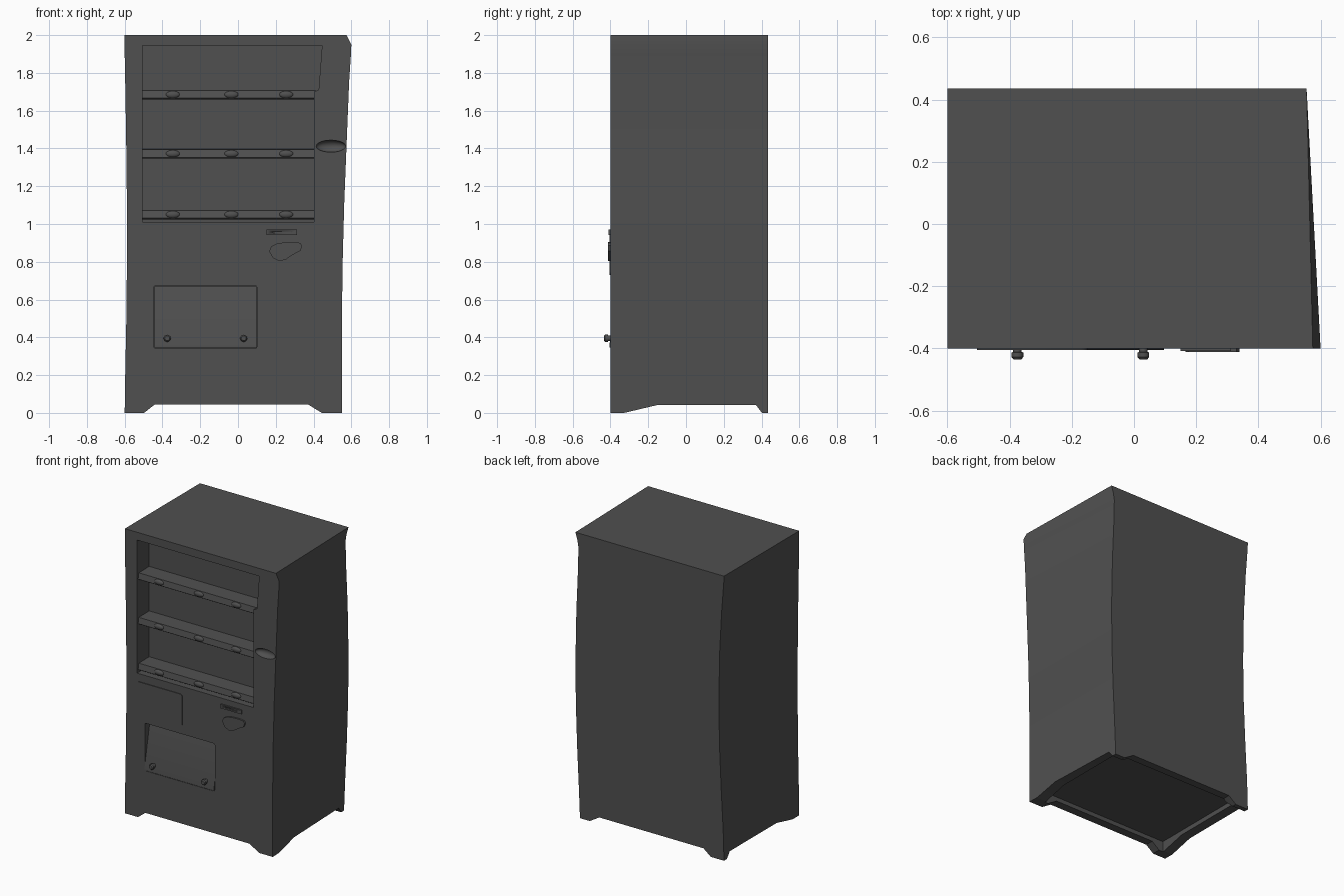
import bpy, bmesh, math
from mathutils import Vector

if "Cube" in bpy.data.objects:
    bpy.data.objects.remove(bpy.data.objects["Cube"])

mat = bpy.data.materials.new("dark_grey")
mat.diffuse_color = (0.08, 0.08, 0.08, 1)
mat.use_nodes = True
mat.node_tree.nodes["Principled BSDF"].inputs["Base Color"].default_value = mat.diffuse_color
FRONT, BACK = -0.40, 0.435


def finish(name, bm, smooth=True):
    bmesh.ops.recalc_face_normals(bm, faces=bm.faces)
    me = bpy.data.meshes.new(name)
    bm.to_mesh(me)
    bm.free()
    ob = bpy.data.objects.new(name, me)
    bpy.context.collection.objects.link(ob)
    me.materials.append(mat)
    if smooth:
        shade(ob)
    return ob


def activate(ob):
    bpy.ops.object.select_all(action='DESELECT')
    ob.select_set(True)
    bpy.context.view_layer.objects.active = ob


def shade(ob):
    activate(ob)
    bpy.ops.object.shade_smooth_by_angle(angle=math.radians(30))


def loft(name, rings):
    """Closed solid through equal-length rings of points."""
    bm = bmesh.new()
    vs = [[bm.verts.new(p) for p in r] for r in rings]
    n = len(rings[0])
    for a, b in zip(vs, vs[1:]):
        for i in range(n):
            bm.faces.new((a[i], a[(i + 1) % n], b[(i + 1) % n], b[i]))
    bm.faces.new(vs[0][::-1])
    bm.faces.new(vs[-1])
    return finish(name, bm)


def prism_y(name, pts, y0, y1):
    """Front-view (x, z) outline pushed along y."""
    return loft(name, [[(x, y, z) for x, z in pts] for y in (y0, y1)])


def prism_x(name, pts, x0, x1):
    """Side-view (y, z) outline pushed along x."""
    return loft(name, [[(x, y, z) for y, z in pts] for x in (x0, x1)])


def rect(x0, x1, z0, z1, r=0.0):
    """Rectangle outline with optional rounded corners."""
    if r == 0:
        return [(x0, z0), (x1, z0), (x1, z1), (x0, z1)]
    pts = []
    for cx, cz, a in ((x1 - r, z0 + r, -90), (x1 - r, z1 - r, 0),
                      (x0 + r, z1 - r, 90), (x0 + r, z0 + r, 180)):
        for k in range(5):
            t = math.radians(a + 22.5 * k)
            pts.append((cx + r * math.cos(t), cz + r * math.sin(t)))
    return pts


def ellipsoid(name, c, r):
    bm = bmesh.new()
    bmesh.ops.create_uvsphere(bm, u_segments=20, v_segments=12, radius=1)
    for v in bm.verts:
        v.co = Vector([c[i] + v.co[i] * r[i] for i in range(3)])
    return finish(name, bm)


def cut(ob, cutter):
    m = ob.modifiers.new("cut", 'BOOLEAN')
    m.operation, m.solver, m.object = 'DIFFERENCE', 'EXACT', cutter
    activate(ob)
    bpy.ops.object.modifier_apply(modifier=m.name)
    bpy.data.objects.remove(cutter)


# Cabinet: slightly warped box; z, then x of front-left, front-right, back-right, back-left
levels = [(0.0, -.600, .550, .520, -.600), (0.2, -.597, .550, .528, -.594),
          (0.5, -.591, .550, .542, -.578), (0.8, -.588, .554, .552, -.565),
          (1.1, -.588, .562, .555, -.560), (1.45, -.592, .576, .548, -.566),
          (1.75, -.597, .588, .535, -.582), (1.9, -.600, .598, .532, -.594),
          (1.95, -.600, .600, .540, -.598), (2.0, -.600, .575, .555, -.600)]
body = loft("cabinet", [[(a, FRONT, z), (b, FRONT, z), (c, BACK, z), (d, BACK, z)]
                        for z, a, b, c, d in levels])

# Arches between the corner feet and the hollow underside
cut(body, prism_y("arch", [(-.51, -.01), (.46, -.01), (.37, .045), (-.44, .045)], -1, 1))
cut(body, prism_x("arch", [(-.37, -.01), (.41, -.01), (.37, .042), (-.15, .042)], -1, 1))
cut(body, prism_y("hollow", rect(-.53, .47, -.01, .075), -.34, .38))

# Display window, hatch opening and door-pull scoop
cut(body, prism_y("window", [(-.505, 1.01), (.402, 1.01), (.402, 1.70), (.427, 1.71),
                             (.445, 1.945), (-.505, 1.945)], -.5, -.265))
cut(body, prism_y("hatch_hole", rect(-.445, .10, .34, .675, .012), -.5, -.325))
cut(body, ellipsoid("scoop", (.492, FRONT, 1.412), (.078, .035, .032)))
shade(body)

# Shelves with oval buttons
for i, z in enumerate((1.025, 1.347, 1.66)):
    prism_x(f"shelf_{i}", [(-.255, z), (-.38, z), (-.388, z + .006), (-.380, z + .047),
                           (-.255, z + .049)], -.51, .41)
    for j, x in enumerate((-.345, -.035, .255)):
        ellipsoid(f"button_{i}_{j}", (x, -.383, z + .025), (.037, .014, .019))

# Tilted hatch flap, leaning inward at the top, with two knobs
prism_x("hatch_flap", [(-.406, .345), (-.406, .36), (-.345, .672), (-.325, .672),
                       (-.38, .345)], -.443, .097)
for i, x in enumerate((-.375, .03)):
    rings = []
    for y, r in ((-.38, .014), (-.412, .014), (-.413, .019), (-.428, .019), (-.435, .013)):
        rings.append([(x + r * math.cos(k * math.tau / 16), y,
                       .395 + r * math.sin(k * math.tau / 16)) for k in range(16)])
    loft(f"knob_{i}", rings)

# Thin notice plate under the window
prism_y("front_plate", rect(-.505, -.15, .73, .955, .02), FRONT - .005, FRONT + .01)

# Coin slot plate with a slit, and the teardrop return lever
slot = prism_y("coin_slot", rect(.15, .312, .942, .97), FRONT - .009, FRONT + .01)
cut(slot, prism_y("slit", rect(.185, .28, .952, .960), -.5, FRONT - .002))
drop = [(.165, .855), (.185, .82), (.22, .803), (.255, .813), (.29, .837), (.33, .858),
        (.34, .885), (.33, .90), (.29, .904), (.24, .902), (.20, .895), (.175, .88)]
prism_y("return_lever", drop, FRONT - .012, FRONT + .01)
